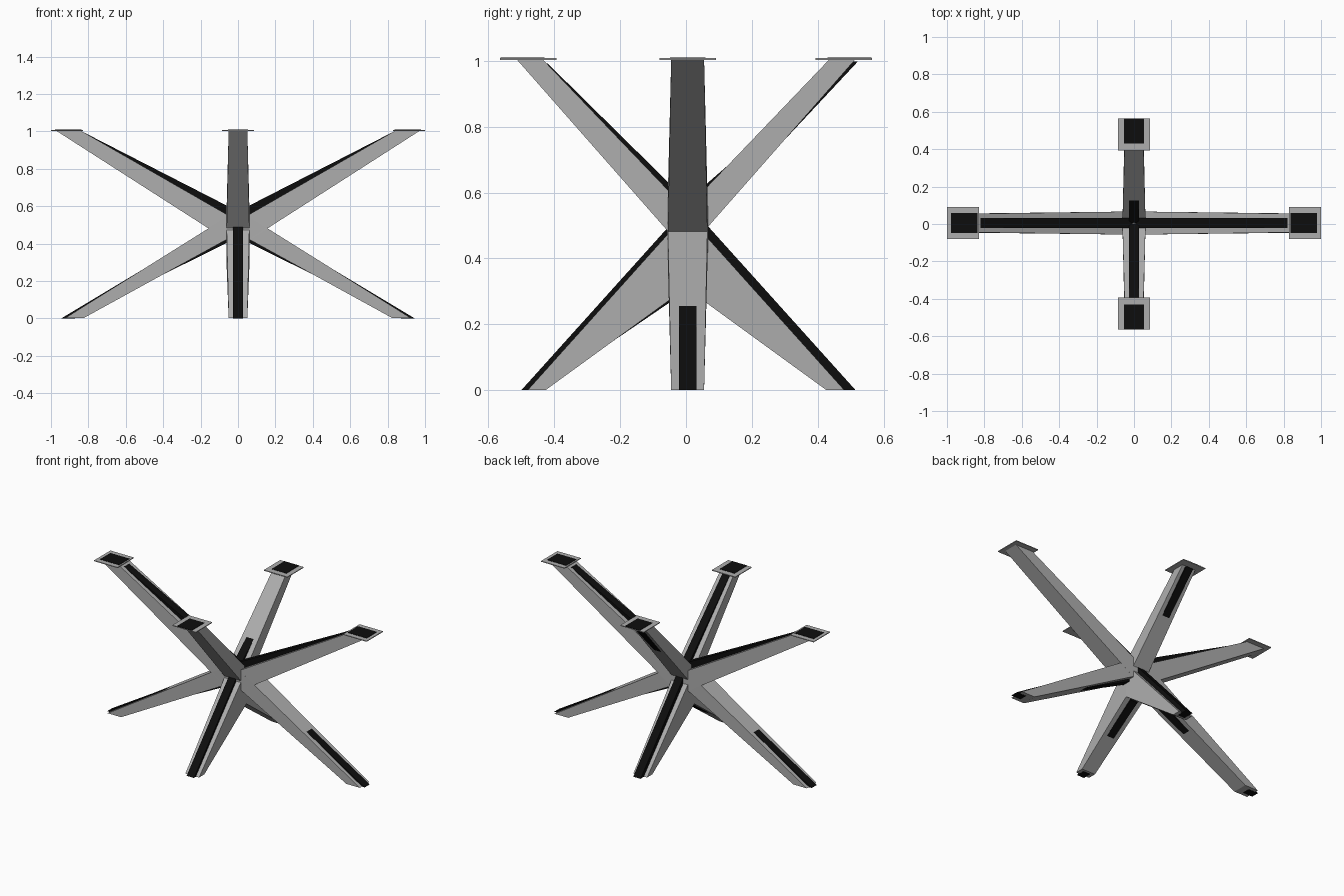
import bpy, bmesh
from mathutils import Vector

if "Cube" in bpy.data.objects:
    bpy.data.objects.remove(bpy.data.objects["Cube"])


def material(name, v):
    m = bpy.data.materials.new(name)
    m.diffuse_color = (v, v, v, 1)
    m.use_nodes = True
    m.node_tree.nodes["Principled BSDF"].inputs["Base Color"].default_value = m.diffuse_color
    return m


GREY = material("grey metal", 0.42)
BLACK = material("black inlay", 0.004)

# Arm directions: name, outward vector, sideways vector, sideways shift
DIRS = [
    ("right", Vector((1, 0, 0)), Vector((0, 1, 0)), 0.005),
    ("left", Vector((-1, 0, 0)), Vector((0, 1, 0)), 0.005),
    ("back", Vector((0, 1, 0)), Vector((1, 0, 0)), 0.0),
    ("front", Vector((0, -1, 0)), Vector((1, 0, 0)), 0.0),
]


def prism(name, d, profile, half_outer, half_inner, mat):
    """Extrude a (distance, height) outline sideways, wider at the hub."""
    _, out, side, shift = d
    bm = bmesh.new()
    rings = []
    for s in (-1, 1):
        ring = []
        for u, z in profile:
            w = half_inner if u < 0.001 else half_outer
            ring.append(bm.verts.new(out * u + side * (s * w + shift) + Vector((0, 0, z))))
        rings.append(ring)
    a, b = rings
    bm.faces.new(a)
    bm.faces.new(b[::-1])
    n = len(a)
    for i in range(n):
        j = (i + 1) % n
        bm.faces.new((a[j], a[i], b[i], b[j]))
    bmesh.ops.recalc_face_normals(bm, faces=bm.faces)
    me = bpy.data.meshes.new(name)
    bm.to_mesh(me)
    bm.free()
    me.materials.append(mat)
    ob = bpy.data.objects.new(name, me)
    bpy.context.collection.objects.link(ob)


def slab(name, d, u0, u1, z0, z1, half, mat):
    prism(name, d, [(u0, z0), (u1, z0), (u1, z1), (u0, z1)], half, half, mat)


# Tapered beam outlines
LONG_UP = [(0.84, 1.003), (0, 0.521), (0, 0.38), (0.972, 1.003)]
LONG_LOW = [(0.925, 0.001), (0, 0.58), (0, 0.455), (0.826, 0.001)]
SHORT_UP = [(0.434, 1.003), (0, 0.55), (0, 0.42), (0.513, 1.003)]
SHORT_LOW = [(0.48, 0.001), (0, 0.535), (0, 0.31), (0.425, 0.001)]

# Narrow inlay bars that poke through the beams
LONG_BAR_UP = [(0.82, 0.992), (0, 0.572), (0, 0.5), (0.87, 0.992)]
LONG_BAR_LOW = [(0.945, 0), (0, 0.566), (0, 0.433), (0.874, 0)]
BAR_UP = {
    "front": [(0.42, 0.992), (0, 0.578), (0, 0.5), (0.46, 0.992)],
    "back": [(0.49, 0.998), (0, 0.572), (0, 0.44), (0.522, 0.998)],
}
BAR_LOW = {
    "front": [(0.5, 0), (0, 0.555), (0, 0.30), (0.44, 0)],
    "back": [(0.515, 0), (0, 0.572), (0, 0.4), (0.44, 0)],
}

for d in DIRS:
    n = d[0]
    is_long = n in ("right", "left")
    # Grey arms and legs
    prism(n + "_upper_arm", d, LONG_UP if is_long else SHORT_UP, 0.05, 0.062, GREY)
    prism(n + "_lower_leg", d, LONG_LOW if is_long else SHORT_LOW, 0.05, 0.062, GREY)
    # Black bars
    prism(n + "_upper_inlay", d, LONG_BAR_UP if is_long else BAR_UP[n], 0.0265, 0.0265, BLACK)
    prism(n + "_lower_inlay", d, LONG_BAR_LOW if is_long else BAR_LOW[n], 0.0265, 0.0265, BLACK)
    # Square support plate with a black pad
    c = 0.914 if is_long else 0.479
    slab(n + "_plate", d, c - 0.086, c + 0.086, 1.003, 1.008, 0.086, GREY)
    p0, p1 = (0.838, 0.978) if is_long else (0.43, 0.564)
    slab(n + "_pad", d, p0, p1, 1.007, 1.010, 0.054, BLACK)
